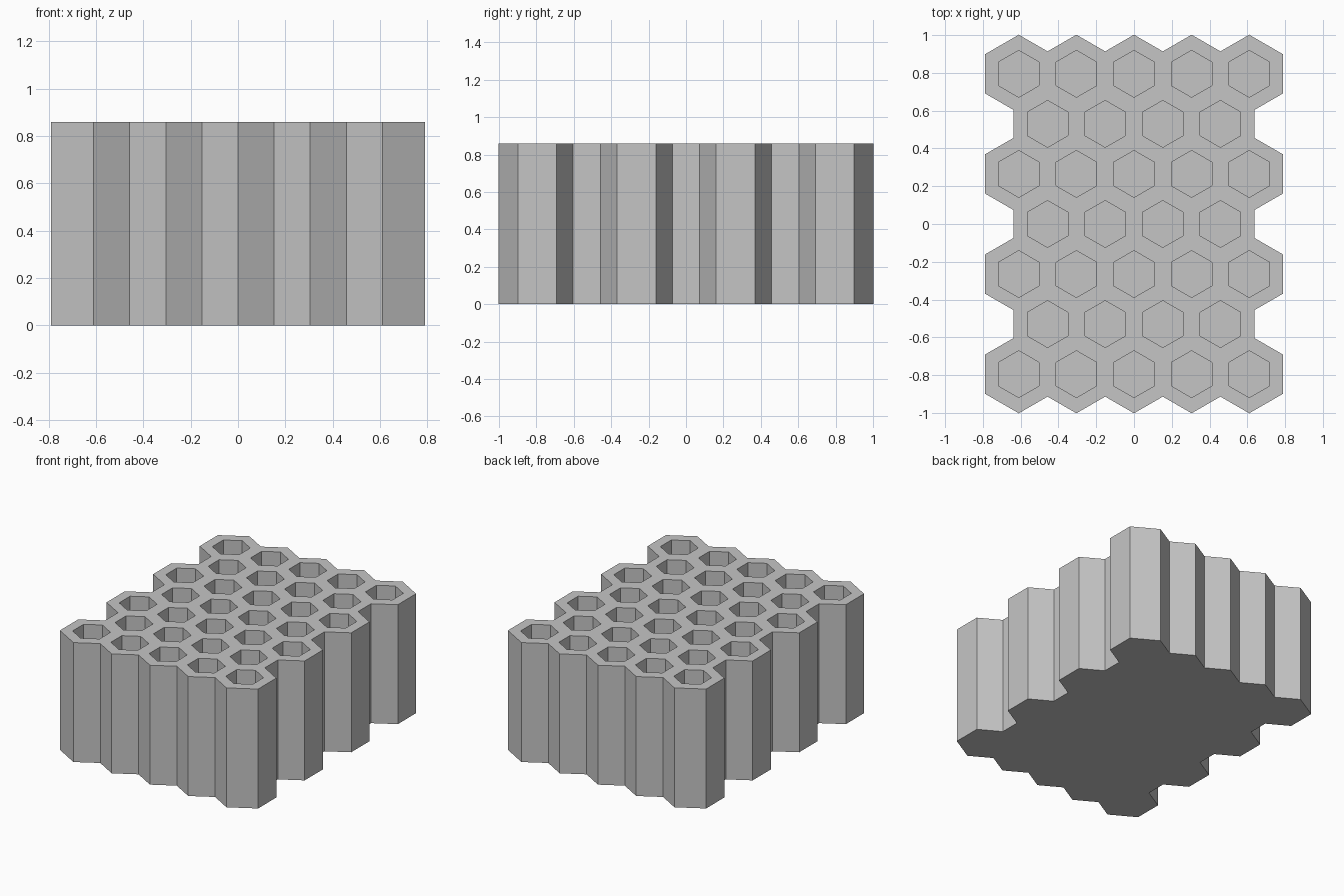
import bpy
import bmesh
from math import cos, sin, radians, tan

cube = bpy.data.objects.get("Cube")
if cube:
    bpy.data.objects.remove(cube, do_unlink=True)

HEIGHT = 0.86
FLOOR = 0.07
PITCH_X, PITCH_Y = 0.305, 0.265   # spacing of cells and rows
OUTER_R, HOLE_R = 0.207, 0.124    # corner radii of cell and pit
ROWS, COLS = 7, 5
HALF_W = OUTER_R * cos(radians(30))
VALLEY = PITCH_X / 2 * tan(radians(30))

grey = bpy.data.materials.new("plain grey")
grey.use_nodes = True
grey.diffuse_color = (0.56, 0.56, 0.56, 1)
grey.node_tree.nodes["Principled BSDF"].inputs["Base Color"].default_value = grey.diffuse_color


def prism(bm, points, z0, z1):
    """Extrude a flat counter-clockwise outline from z0 up to z1."""
    base = bm.faces.new([bm.verts.new((x, y, z0)) for x, y in points])
    top = bmesh.ops.extrude_face_region(bm, geom=[base], use_keep_orig=True)["geom"]
    bmesh.ops.translate(bm, vec=(0, 0, z1 - z0),
                        verts=[v for v in top if isinstance(v, bmesh.types.BMVert)])


def make_object(name, bm):
    bmesh.ops.recalc_face_normals(bm, faces=bm.faces)
    mesh = bpy.data.meshes.new(name)
    bm.to_mesh(mesh)
    bm.free()
    mesh.materials.append(grey)
    obj = bpy.data.objects.new(name, mesh)
    bpy.context.collection.objects.link(obj)
    return obj


def row_y(row):
    return (row - (ROWS - 1) / 2) * PITCH_Y


def row_cells(row):
    """Cell centres of a row: every second row has one cell fewer."""
    count = COLS - row % 2
    return [(i - (count - 1) / 2) * PITCH_X for i in range(count)]


# Zigzag outline of the joined cells: front edge, then right edge
front_y = row_y(0) - OUTER_R
front = []
for x in row_cells(0):
    front += [(x, front_y), (x + PITCH_X / 2, front_y + VALLEY)]
front.pop()
side = []
for row in range(ROWS):
    x = row_cells(row)[-1] + HALF_W
    half = OUTER_R / 2 if row % 2 == 0 else PITCH_Y - OUTER_R / 2 - VALLEY
    side += [(x, row_y(row) - half), (x, row_y(row) + half)]
half_outline = front + side
outline = half_outline + [(-x, -y) for x, y in half_outline]

bm = bmesh.new()
prism(bm, outline, 0, HEIGHT)
body = make_object("honeycomb_block", bm)

# Hexagonal pits, closed at the bottom
bm = bmesh.new()
for row in range(ROWS):
    for cx in row_cells(row):
        hexagon = [(cx + HOLE_R * cos(radians(a)), row_y(row) + HOLE_R * sin(radians(a)))
                   for a in range(30, 390, 60)]
        prism(bm, hexagon, FLOOR, HEIGHT + 0.1)
cutter = make_object("pit_cutter", bm)
cutter.hide_render = True

cut = body.modifiers.new("pits", 'BOOLEAN')
cut.operation = 'DIFFERENCE'
cut.solver = 'EXACT'
cut.object = cutter
bpy.context.view_layer.objects.active = body
bpy.ops.object.modifier_apply(modifier=cut.name)
bpy.data.objects.remove(cutter, do_unlink=True)
